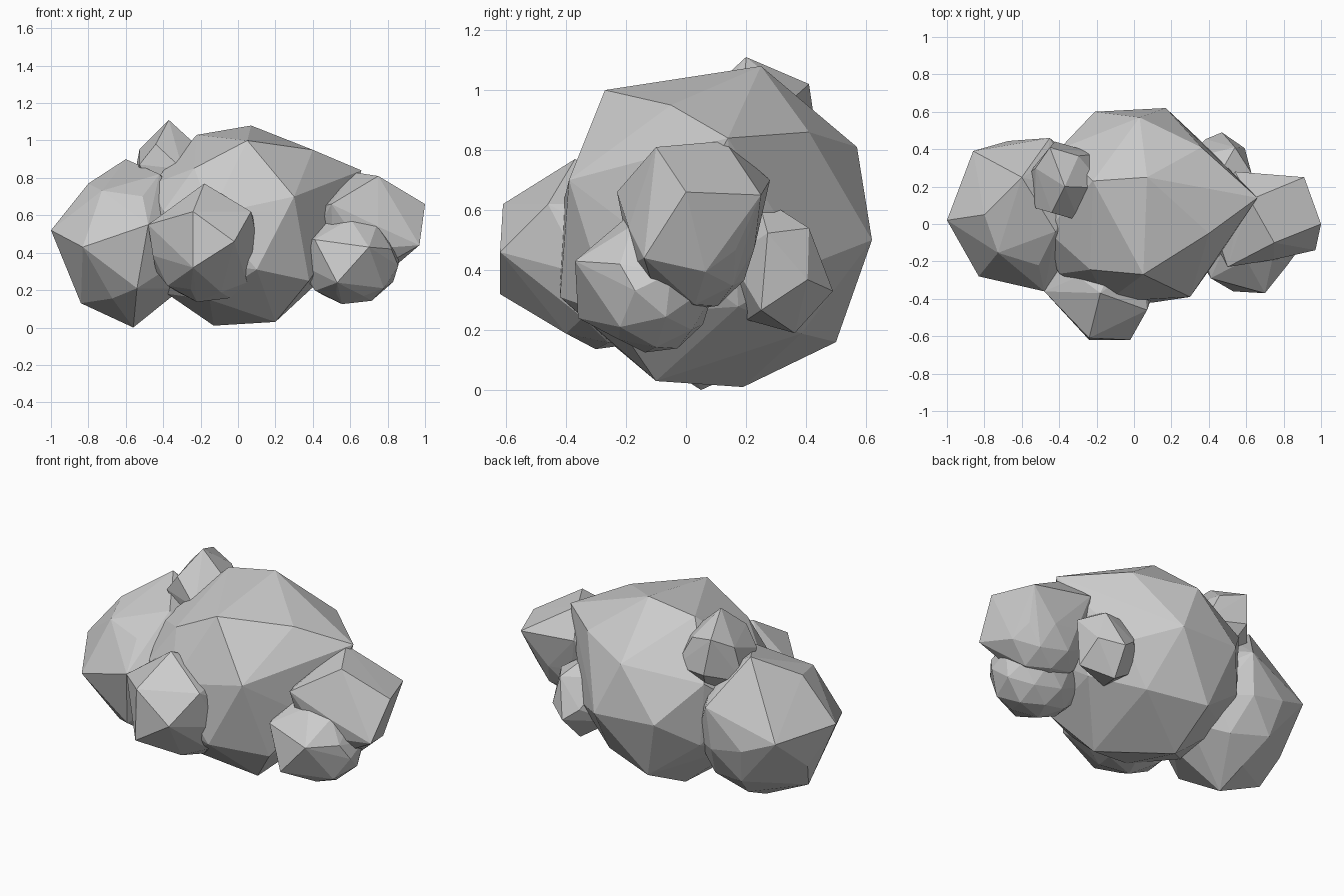
import bpy, bmesh
from mathutils import Vector, Matrix


def lump(name, centre, radii, detail, corners, turn=0.4):
    """Faceted boulder: a low-poly ball stretched out to a few corners."""
    bm = bmesh.new()
    bmesh.ops.create_icosphere(
        bm, subdivisions=detail, radius=1,
        matrix=Matrix.Translation(centre) @ Matrix.Diagonal((*radii, 1)) @ Matrix.Rotation(turn, 4, 'X'))
    pts = [Vector(c) for c in corners]
    # Ball points close to a chosen corner give way to it, keeping facets large
    gap = min(radii) * 0.5
    cloud = pts + [v.co.copy() for v in bm.verts
                   if all((v.co - p).length > gap for p in pts)]
    bm.clear()
    for p in cloud:
        bm.verts.new(p)
    hull = bmesh.ops.convex_hull(bm, input=bm.verts[:])
    loose = {v for v in hull["geom_interior"] + hull["geom_unused"]
             if isinstance(v, bmesh.types.BMVert)}
    bmesh.ops.delete(bm, geom=list(loose), context='VERTS')
    bmesh.ops.recalc_face_normals(bm, faces=bm.faces[:])
    mesh = bpy.data.meshes.new(name)
    bm.to_mesh(mesh)
    bm.free()
    ob = bpy.data.objects.new(name, mesh)
    bpy.context.collection.objects.link(ob)
    return ob


# Large middle boulder
lump("main_boulder", (0.0, 0.07, 0.52), (0.55, 0.51, 0.5), 2, [
    (0.05, -0.27, 1.0), (0.07, 0.25, 1.08), (0.40, -0.05, 0.95), (0.66, 0.14, 0.84),
    (0.36, 0.41, 0.86), (0.03, 0.57, 0.81), (0.30, -0.39, 0.70), (0.38, -0.25, 0.25),
    (0.17, 0.62, 0.50), (-0.21, 0.60, 0.52), (-0.10, 0.50, 0.16), (-0.13, 0.19, 0.01),
    (0.20, -0.10, 0.03), (-0.22, 0.23, 1.03), (0.10, -0.42, 0.31), (-0.40, 0.40, 0.74)])

# Left boulder
lump("left_boulder", (-0.57, 0.08, 0.46), (0.37, 0.38, 0.41), 2, [
    (-1.0, 0.02, 0.52), (-0.83, -0.28, 0.43), (-0.48, -0.36, 0.55), (-0.54, -0.27, 0.21),
    (-0.84, 0.05, 0.13), (-0.56, 0.05, 0.0), (-0.80, 0.05, 0.77), (-0.86, 0.39, 0.50),
    (-0.45, 0.46, 0.64), (-0.42, -0.04, 0.82), (-0.60, 0.25, 0.90)])

# Front bump, reaching back into the main boulder
lump("front_bump", (-0.17, -0.27, 0.42), (0.30, 0.24, 0.29), 2, [
    (-0.24, -0.61, 0.62), (-0.02, -0.62, 0.46), (-0.24, -0.62, 0.32),
    (0.07, -0.46, 0.62), (-0.18, -0.37, 0.77), (-0.48, -0.36, 0.55)])

# Small top bump
lump("top_bump", (-0.36, 0.23, 0.83), (0.23, 0.22, 0.2), 1, [
    (-0.37, 0.20, 1.11), (-0.45, 0.41, 1.02), (-0.44, 0.06, 0.98)])

# Right boulder and the lower bump in front of it
lump("right_boulder", (0.67, 0.02, 0.52), (0.28, 0.22, 0.26), 2, [
    (1.0, 0.0, 0.66), (0.91, 0.25, 0.65), (0.75, -0.10, 0.81),
    (0.97, -0.14, 0.44), (0.54, 0.28, 0.70), (0.50, -0.23, 0.66), (0.62, 0.13, 0.83)])
lump("lower_right_bump", (0.6, -0.11, 0.36), (0.27, 0.21, 0.24), 2, [
    (0.70, -0.37, 0.43), (0.41, -0.29, 0.47), (0.53, -0.36, 0.24),
    (0.78, -0.22, 0.21), (0.82, -0.22, 0.42)])

# Back bump
lump("back_bump", (0.44, 0.3, 0.42), (0.21, 0.16, 0.25), 1, [
    (0.47, 0.49, 0.33), (0.54, 0.41, 0.54)])
